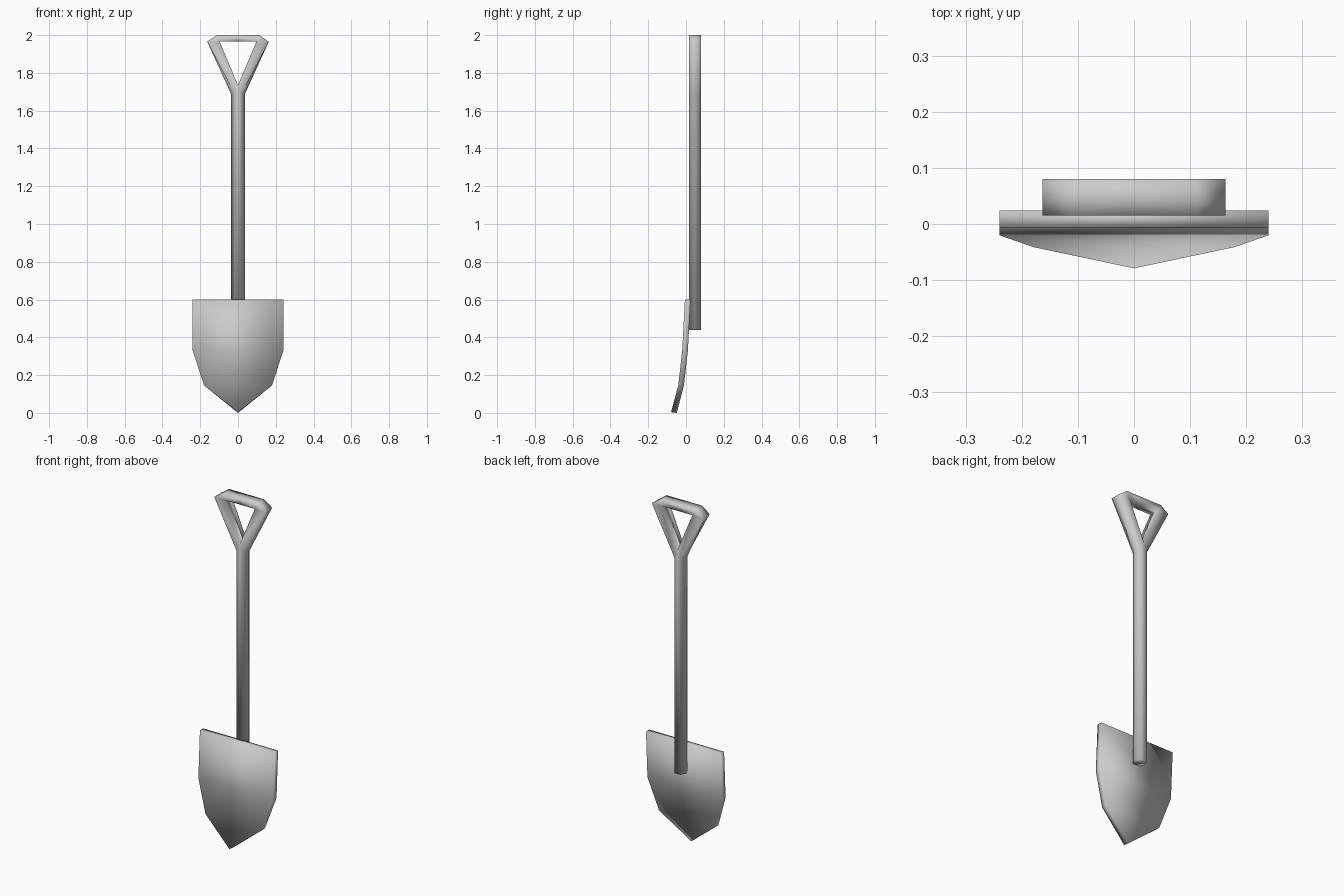
import bpy, bmesh

if "Cube" in bpy.data.objects:
    bpy.data.objects.remove(bpy.data.objects["Cube"])


def loft(bm, rings, closed):
    """Skin consecutive rings; closed[i] says whether band i wraps around."""
    rows = [[bm.verts.new(p) for p in ring] for ring in rings]
    for a, b, wrap in zip(rows, rows[1:], closed):
        n = len(a)
        for i in range(n if wrap else n - 1):
            j = (i + 1) % n
            bm.faces.new((a[i], a[j], b[j], b[i]))
    bm.faces.new(rows[0])


def finish(bm, name, mirror=False):
    bmesh.ops.remove_doubles(bm, verts=bm.verts[:], dist=1e-4)
    if mirror:
        geom = bm.verts[:] + bm.edges[:] + bm.faces[:]
        bmesh.ops.mirror(bm, geom=geom, axis='X', merge_dist=1e-4)
        bmesh.ops.remove_doubles(bm, verts=bm.verts[:], dist=1e-4)
    bmesh.ops.recalc_face_normals(bm, faces=bm.faces[:])
    for f in bm.faces:
        f.smooth = True
    mesh = bpy.data.meshes.new(name)
    bm.to_mesh(mesh)
    bm.free()
    obj = bpy.data.objects.new(name, mesh)
    bpy.context.collection.objects.link(obj)
    return obj


# Blade: flat across, curving forward to a point (half width, front y, z)
T = 0.03
profile = [(0.24, -0.006, 0.60), (0.24, -0.02, 0.33),
           (0.18, -0.041, 0.145), (0.0, -0.079, 0.004)]
bm = bmesh.new()
loft(bm, [[(-w, y, z), (w, y, z), (w, y + T, z - 0.004 * (z < 0.1)),
           (-w, y + T, z - 0.004 * (z < 0.1))] for w, y, z in profile],
     [True] * 3)
finish(bm, "blade")

# Handle: half of a hexagonal shaft that forks into a triangular grip
F, M, B = 0.015, 0.0475, 0.08


def half_ring(inner, edge, mid):
    (ix, iz), (ex, ez), (mx, mz) = inner, edge, mid
    return [(ix, F, iz), (ex, F, ez), (mx, M, mz), (ex, B, ez), (ix, B, iz)]


rings = [
    half_ring((0, 0.44), (0.019, 0.44), (0.0375, 0.44)),
    half_ring((0, 1.735), (0.019, 1.69), (0.0375, 1.69)),
    half_ring((0.097, 1.965), (0.163, 1.965), (0.163, 1.965)),
    half_ring((0.097, 1.965), (0.113, 2.0), (0.113, 2.0)),
    half_ring((0, 1.965), (0, 2.0), (0, 2.0)),
]
bm = bmesh.new()
loft(bm, rings, [False, True, True, True])
finish(bm, "handle", mirror=True)
